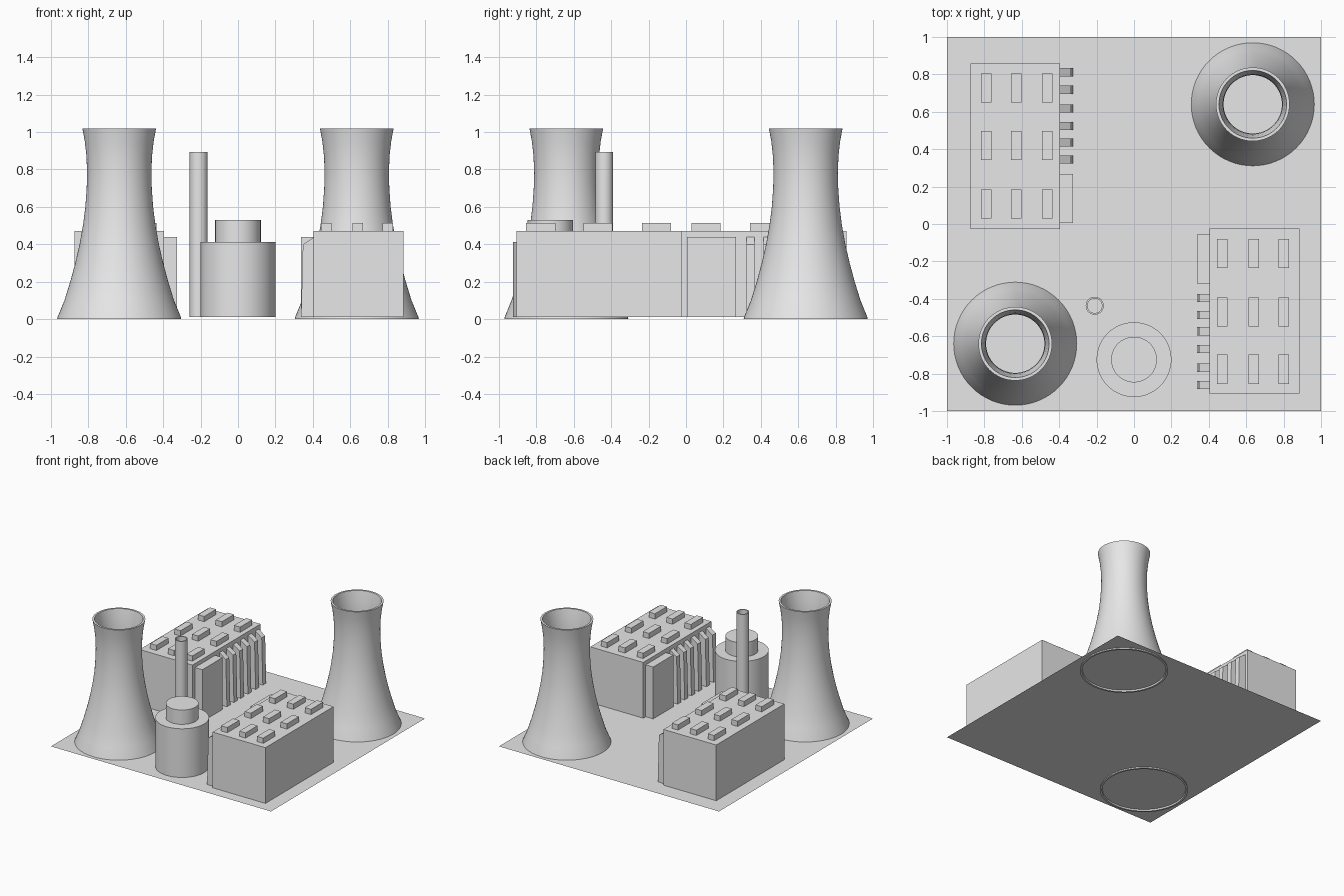
import bpy, bmesh, math
from mathutils import Matrix, Vector

if "Cube" in bpy.data.objects:
    bpy.data.objects.remove(bpy.data.objects["Cube"], do_unlink=True)

GREY = (0.8, 0.8, 0.8, 1)
concrete = bpy.data.materials.new("light_grey_concrete")
concrete.use_nodes = True
concrete.diffuse_color = GREY
concrete.node_tree.nodes["Principled BSDF"].inputs["Base Color"].default_value = GREY

GROUND = 0.012


def finish(name, bm, matrix=None, smooth=False):
    bmesh.ops.recalc_face_normals(bm, faces=bm.faces)
    mesh = bpy.data.meshes.new(name)
    bm.to_mesh(mesh)
    bm.free()
    mesh.materials.append(concrete)
    obj = bpy.data.objects.new(name, mesh)
    bpy.context.collection.objects.link(obj)
    if matrix is not None:
        obj.matrix_world = matrix
    if smooth:
        bpy.ops.object.select_all(action="DESELECT")
        obj.select_set(True)
        bpy.context.view_layer.objects.active = obj
        bpy.ops.object.shade_smooth_by_angle(angle=math.radians(35))
    return obj


def lathe(name, profile, x, y, closed=False, sides=64):
    """Revolve (radius, height) points round a vertical axis."""
    bm = bmesh.new()
    verts = [bm.verts.new((r, 0, z)) for r, z in profile]
    edges = [bm.edges.new(pair) for pair in zip(verts, verts[1:])]
    if closed:
        edges.append(bm.edges.new((verts[-1], verts[0])))
    bmesh.ops.spin(bm, geom=verts + edges, cent=(0, 0, 0), axis=(0, 0, 1),
                   angle=math.tau, steps=sides, use_duplicate=False)
    bmesh.ops.remove_doubles(bm, verts=bm.verts, dist=0.0001)
    return finish(name, bm, Matrix.Translation((x, y, 0)), smooth=True)


def prism(name, outline, y0, y1, matrix):
    """Extrude an (x, z) outline from y0 to y1."""
    bm = bmesh.new()
    face = bm.faces.new([bm.verts.new((x, y0, z)) for x, z in outline])
    new = bmesh.ops.extrude_face_region(bm, geom=[face])["geom"]
    moved = [v for v in new if isinstance(v, bmesh.types.BMVert)]
    bmesh.ops.translate(bm, vec=(0, y1 - y0, 0), verts=moved)
    return finish(name, bm, matrix)


def block(name, x0, x1, y0, y1, z0, z1, matrix):
    return prism(name, [(x0, z0), (x1, z0), (x1, z1), (x0, z1)], y0, y1, matrix)


# Thin ground sheet
bm = bmesh.new()
bmesh.ops.create_grid(bm, x_segments=1, y_segments=1, size=1)
finish("ground", bm, Matrix.Translation((0, 0, GROUND)))

# Hollow cooling towers with flared feet and lips
outer = [(0.332, 0), (0.329, 0.012), (0.293, 0.1), (0.262, 0.2), (0.235, 0.3),
         (0.212, 0.4), (0.194, 0.5), (0.181, 0.6), (0.174, 0.7), (0.172, 0.78),
         (0.175, 0.87), (0.184, 0.95), (0.197, 1.02)]
inner = [(r - 0.016, z) for r, z in reversed(outer)]
for side, sign in (("right", -1), ("left", 1)):
    lathe(side + "_cooling_tower", outer + inner, sign * 0.635, sign * 0.64, closed=True)

# Reactor drum with its smaller cap
lathe("reactor", [(0.2, GROUND), (0.2, 0.412), (0.122, 0.412), (0.122, 0.53), (0, 0.53)],
      0, -0.725)

# Open chimney pipe
lathe("chimney", [(0.048, GROUND), (0.048, 0.893), (0.039, 0.893), (0.039, GROUND)],
      -0.21, -0.437, closed=True, sides=32)


# Turbine hall, its own +x side carries the annex and buttresses
def hall(side, x, y, turn):
    m = Matrix.Translation((x, y, 0)) @ Matrix.Rotation(turn, 4, "Z")
    block(side + "_hall", -0.24, 0.24, -0.442, 0.442, GROUND, 0.47, m)
    block(side + "_annex", 0.24, 0.308, -0.41, -0.147, GROUND, 0.438, m)
    fin = [(0.24, GROUND), (0.308, GROUND), (0.298, 0.398), (0.24, 0.438)]
    for i, fy in enumerate((-0.07, 0.021, 0.109, 0.203, 0.303, 0.396)):
        prism(f"{side}_buttress_{i + 1}", fin, fy - 0.022, fy + 0.022, m)
    for i, rx in enumerate((-0.155, 0.006, 0.172)):
        for j, ry in enumerate((-0.308, 0.005, 0.312)):
            block(f"{side}_roof_vent_{i * 3 + j + 1}", rx - 0.028, rx + 0.028,
                  ry - 0.078, ry + 0.078, 0.47, 0.513, m)


hall("right", -0.635, 0.415, 0)
hall("left", 0.645, -0.465, math.pi)
